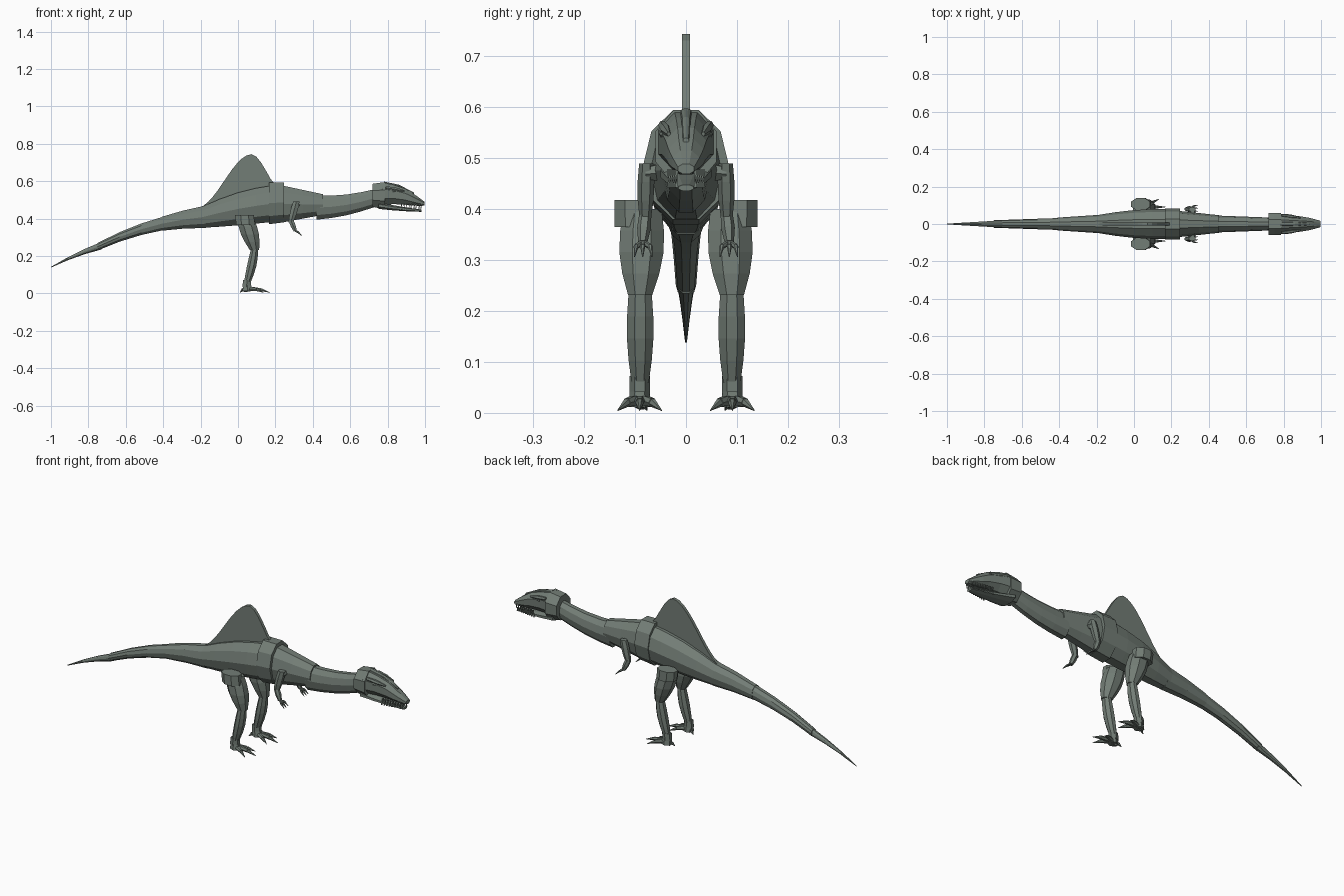
import bpy, bmesh, math
from mathutils import Vector

cube = bpy.data.objects.get("Cube")
if cube:
    bpy.data.objects.remove(cube)

FORWARD, DOWN = Vector((1, 0, 0)), Vector((0, 0, -1))

hide = bpy.data.materials.new("grey green hide")
colour = (.17, .205, .18, 1)
hide.diffuse_color = colour
hide.use_nodes = True
hide.node_tree.nodes["Principled BSDF"].inputs["Base Color"].default_value = colour


def skin(name, rings):
    """Join equal rings of points into a capped solid."""
    bm = bmesh.new()
    loops = [[bm.verts.new(point) for point in ring] for ring in rings]
    count = len(loops[0])
    for first, second in zip(loops, loops[1:]):
        for i in range(count):
            j = (i + 1) % count
            bm.faces.new((first[i], first[j], second[j], second[i]))
    bm.faces.new(loops[0][::-1])
    bm.faces.new(loops[-1])
    bmesh.ops.recalc_face_normals(bm, faces=bm.faces)
    mesh = bpy.data.meshes.new(name)
    bm.to_mesh(mesh)
    bm.free()
    mesh.materials.append(hide)
    obj = bpy.data.objects.new(name, mesh)
    bpy.context.collection.objects.link(obj)


def polygon(sides):
    """Regular polygon, flat on top, stretched to fill a unit square."""
    offset = .5 if sides % 4 == 0 else 0
    angles = [(i + offset) * math.tau / sides for i in range(sides)]
    wide = max(math.cos(a) for a in angles)
    tall = max(math.sin(a) for a in angles)
    return [(math.cos(a) / wide, math.sin(a) / tall) for a in angles]


def loft(name, start, end, size, end_size, sides=6, steps=1, bulge=0, bow=0, facing=None):
    """Tapered limb; sizes are half width across y and half depth."""
    start, end = Vector(start), Vector(end)
    normal = facing or (end - start).normalized()
    across = Vector((0, 1, 0))
    across = (across - normal * normal.y).normalized()
    up = normal.cross(across)
    rings = []
    for step in range(steps + 1):
        t = step / steps
        swell = math.sin(math.pi * t)
        middle = start.lerp(end, t) + up * bow * swell
        width, depth = Vector(size).lerp(Vector(end_size), t) + Vector((bulge, bulge)) * swell
        rings.append([middle + across * a * width + up * b * depth for a, b in polygon(sides)])
    skin(name, rings)


def spine(name, start, end, size, end_size, sides=10, **shape):
    """Body part on the centre line; start and end are x and z."""
    (x, z), (end_x, end_z) = start, end
    loft(name, (x, 0, z), (end_x, 0, end_z), size, end_size, sides, facing=FORWARD, **shape)


# Tail in overlapping lengths
spine("tail_tip", (-1, .14), (-.73, .255), (.002, .002), (.018, .02), steps=3, bow=.008)
spine("tail_middle", (-.75, .25), (-.4, .374), (.02, .02), (.032, .036), steps=3, bow=.012)
spine("tail_base", (-.41, .372), (-.17, .41), (.034, .037), (.05, .06), steps=2, bow=.004)

# Torso, collar, chest and neck
spine("torso", (-.2, .405), (.2, .482), (.047, .055), (.08, .098), steps=4, bulge=.011, bow=.008)
spine("shoulder_collar", (.165, .482), (.245, .487), (.084, .112), (.084, .107))
spine("chest", (.24, .478), (.455, .475), (.07, .098), (.047, .055), steps=2)
spine("neck", (.42, .458), (.74, .512), (.046, .064), (.034, .047), steps=4, bow=-.012)

# Back sail: a bell curve standing on the sloping back
foot_line = [(-.21 + .41 * i / 16) for i in range(17)]
crest = []
for x in foot_line:
    if x < .06:
        rise = math.sin(math.pi / 2 * (x + .21) / .27) ** 2
    else:
        rise = math.sin(math.pi / 2 * (.2 - x) / .14) ** 1.3
    crest.append((x, .52 + .3 * x + .205 * rise))
sail = crest + [(.2, .5), (-.15, .43)]
skin("back_sail", [[(x, y, z) for x, z in sail] for y in (-.008, .008)])

# Head
spine("head_base", (.72, .524), (.785, .523), (.058, .062), (.06, .072), sides=8, steps=2)
spine("cranium", (.77, .533), (.895, .517), (.056, .06), (.04, .043), sides=8, steps=2, bow=.004)
spine("snout", (.895, .517), (.998, .479), (.04, .043), (.016, .01), sides=8, steps=3, bulge=.003)
spine("lower_jaw", (.75, .47), (.982, .442), (.05, .018), (.015, .006), sides=8, steps=3, bow=-.003)
spine("nose_ridge", (.78, .59), (.94, .535), (.012, .008), (.006, .005), steps=2, bow=.012)

for label, side in (("front_side", -1), ("back_side", 1)):
    def at(x, y, z):
        return Vector((x, side * y, z))

    # Brow and eye
    loft(label + "_brow", at(.79, .047, .565), at(.89, .034, .548), (.008, .008), (.004, .004),
         steps=2, bulge=.004)
    loft(label + "_eye", at(.825, .045, .547), at(.845, .042, .545), (.008, .007), (.006, .006))

    # Teeth along both jaws
    for i in range(9):
        root = at(.875 + i * .0135, .034 - i * .002, .478)
        length = .03 if i % 2 else .024
        loft(f"{label}_upper_tooth_{i}", root, root + DOWN * length,
             (.0035, .0035), (.0005, .0005), sides=4)
        socket = root + DOWN * .035
        loft(f"{label}_lower_tooth_{i}", socket - FORWARD * .006, socket - DOWN * .022 - FORWARD * .006,
             (.003, .003), (.0005, .0005), sides=4)

    # Hind leg
    hip, knee, ankle = at(.04, .085, .4), at(.088, .09, .232), at(.05, .09, .06)
    loft(label + "_hip", at(.035, .106, .418), at(.04, .104, .365), (.034, .05), (.036, .05),
         sides=8, facing=DOWN)
    loft(label + "_thigh", hip, knee, (.037, .045), (.024, .025),
         sides=8, steps=4, bulge=.013, facing=DOWN)
    loft(label + "_shin", knee, ankle, (.023, .02), (.017, .018),
         sides=8, steps=4, bulge=.006, bow=.004, facing=DOWN)
    loft(label + "_ankle", at(.048, .091, .072), at(.046, .091, .035), (.02, .021), (.02, .022),
         facing=DOWN)
    heel = at(.05, .091, .02)
    loft(label + "_foot", heel - DOWN * .022, heel + DOWN * .008, (.019, .022), (.023, .026),
         facing=DOWN)

    # Toes fan out, each ending in a claw
    for toe, reach, spread in (("inner", .085, -.043), ("middle", .12, 0),
                               ("outer", .085, .043), ("rear", -.04, -.014)):
        step = Vector((reach, side * spread, 0))
        joint = heel + step * .6
        loft(f"{label}_{toe}_toe", heel, joint, (.012, .011), (.009, .008), bow=.004, steps=2)
        loft(f"{label}_{toe}_claw", joint, heel + step + DOWN * .015, (.008, .008), (.001, .001))

    # Forearm held close to the chest
    shoulder, elbow, wrist = at(.312, .078, .49), at(.283, .08, .38), at(.306, .085, .335)
    loft(label + "_upper_arm", shoulder, elbow, (.014, .017), (.011, .013),
         steps=3, bulge=.004, facing=DOWN)
    loft(label + "_shoulder_joint", at(.31, .035, .475), at(.312, .08, .47), (.02, .02), (.014, .014))
    loft(label + "_lower_arm", elbow - DOWN * .01, wrist, (.012, .012), (.009, .009),
         steps=2, bulge=.003)

    # Three hooked fingers
    for finger, spread in (("inner", -.018), ("middle", 0), ("outer", .016)):
        knuckle = wrist + at(.016, spread * .8, -.008)
        loft(f"{label}_{finger}_finger", wrist, knuckle, (.005, .005), (.005, .005))
        loft(f"{label}_{finger}_finger_claw", knuckle, knuckle + at(.02, spread * .2, -.02),
             (.005, .005), (.001, .001))
